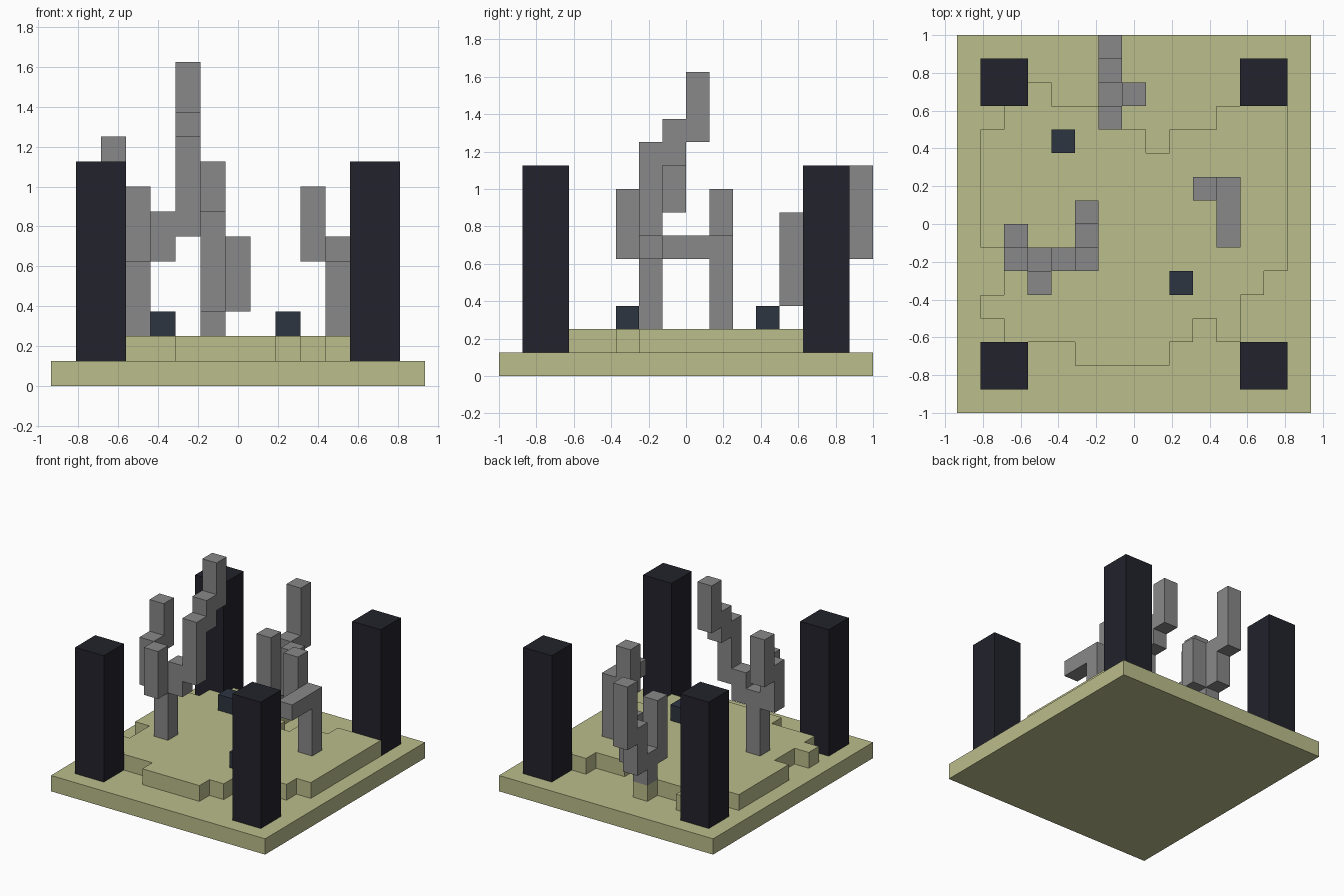
import bpy
import bmesh
import math
from mathutils import Vector

U = 0.125                              # edge of one block
ORIGIN = Vector((-7.5 * U, -8 * U, 0))

if "Cube" in bpy.data.objects:
    bpy.data.objects.remove(bpy.data.objects["Cube"], do_unlink=True)


def material(name, rgb):
    mat = bpy.data.materials.new(name)
    mat.use_nodes = True
    mat.diffuse_color = (*rgb, 1)
    bsdf = next(n for n in mat.node_tree.nodes if n.type == 'BSDF_PRINCIPLED')
    bsdf.inputs["Base Color"].default_value = (*rgb, 1)
    return mat


sand = material("sand", (0.497, 0.509, 0.258))
dead_wood = material("grey wood", (0.246, 0.246, 0.246))
obsidian = material("dark stone", (0.016, 0.016, 0.025))
slate = material("blue slate", (0.026, 0.036, 0.053))


def blocks(lo, hi):
    """All grid cells from lo up to, but not including, hi."""
    return {(i, j, k) for i in range(lo[0], hi[0])
            for j in range(lo[1], hi[1]) for k in range(lo[2], hi[2])}


def column(i, j, bottom, top):
    return blocks((i, j, bottom), (i + 1, j + 1, top))


def build(name, cells, mat):
    """Make the outer shell of a set of cells, with flat regions merged."""
    bm = bmesh.new()
    for cell in cells:
        centre = Vector(cell) + Vector((0.5, 0.5, 0.5))
        for axis in range(3):
            for sign in (-1, 1):
                near = list(cell)
                near[axis] += sign
                if tuple(near) in cells:
                    continue
                n, a, b = Vector(), Vector(), Vector()
                n[axis] = sign / 2
                a[(axis + 1) % 3] = 0.5
                b[(axis + 2) % 3] = sign / 2
                corners = (-a - b, a - b, a + b, b - a)
                bm.faces.new([bm.verts.new(ORIGIN + (centre + n + c) * U) for c in corners])
    bmesh.ops.remove_doubles(bm, verts=bm.verts[:], dist=U / 100)
    bmesh.ops.dissolve_limit(bm, angle_limit=math.radians(1),
                             verts=bm.verts[:], edges=bm.edges[:])
    mesh = bpy.data.meshes.new(name)
    bm.to_mesh(mesh)
    bm.free()
    mesh.materials.append(mat)
    obj = bpy.data.objects.new(name, mesh)
    bpy.context.collection.objects.link(obj)
    return obj


# Ground slab
build("ground", blocks((0, 0, 0), (15, 16, 1)), sand)

# Ragged raised ground: row, then start and end of each run
runs = [(2, 5, 9), (3, 2, 10), (3, 11, 12), (4, 1, 12), (5, 2, 13), (6, 2, 14),
        (11, 1, 8), (11, 9, 14), (12, 2, 7), (12, 11, 14), (13, 3, 4), (13, 6, 7)]
mound = blocks((1, 7, 1), (14, 11, 2))
for row, start, end in runs:
    mound |= blocks((start, row, 1), (end, row + 1, 2))
build("raised_ground", mound, sand)

# Four corner pillars
for side, i in (("right", 1), ("left", 12)):
    for end, j in (("front", 1), ("back", 13)):
        build(f"{end}_{side}_pillar", blocks((i, j, 1), (i + 2, j + 2, 9)), obsidian)

# Two small stones
build("back_stone", column(4, 11, 2, 3), slate)
build("front_stone", column(9, 5, 2, 3), slate)

# Bare trees: columns of (x cell, y cell, bottom, top)
trees = {
    "tall_tree": [(3, 6, 2, 6), (3, 5, 5, 8), (2, 6, 5, 8), (2, 7, 7, 10), (4, 6, 5, 7),
                  (5, 6, 6, 10), (5, 7, 9, 11), (5, 8, 10, 13)],
    "back_tree": [(6, 13, 2, 4), (6, 12, 3, 7), (7, 13, 3, 6), (6, 14, 3, 6), (6, 15, 5, 9)],
    "left_tree": [(11, 9, 2, 6), (11, 8, 5, 6), (11, 7, 5, 6), (10, 9, 5, 8)],
}
for name, columns in trees.items():
    build(name, set().union(*(column(*c) for c in columns)), dead_wood)
